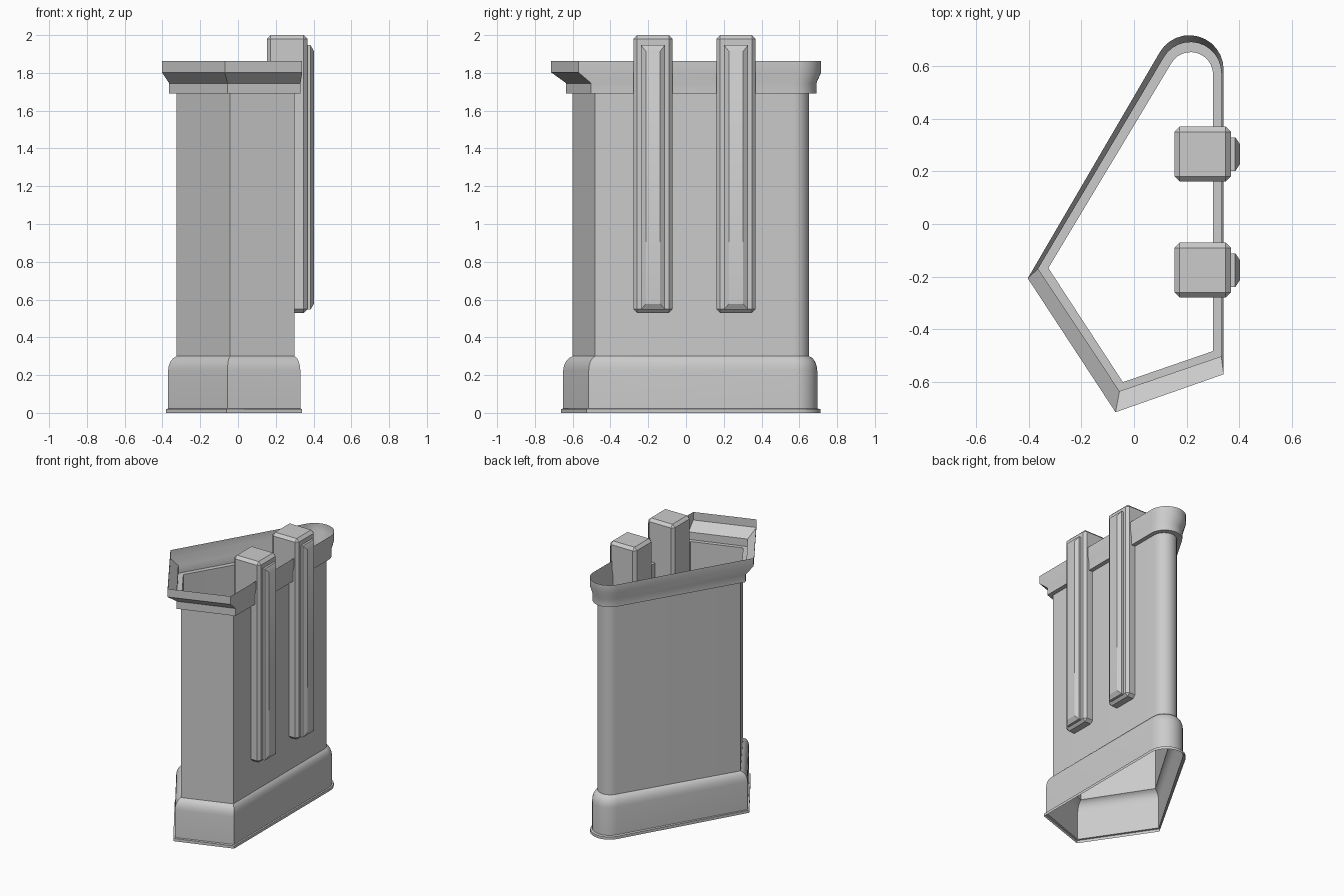
import bpy, bmesh
from math import cos, sin, radians

if "Cube" in bpy.data.objects:
    bpy.data.objects.remove(bpy.data.objects["Cube"])

ARC = 12


def finish(bm, name):
    bmesh.ops.recalc_face_normals(bm, faces=bm.faces[:])
    me = bpy.data.meshes.new(name)
    bm.to_mesh(me)
    bm.free()
    ob = bpy.data.objects.new(name, me)
    bpy.context.collection.objects.link(ob)
    bpy.ops.object.select_all(action='DESELECT')
    ob.select_set(True)
    bpy.context.view_layer.objects.active = ob
    bpy.ops.object.shade_smooth_by_angle(angle=radians(30))
    return ob


def outline(left, front, right, centre, r):
    """Footprint: three sharp corners and one rounded back corner."""
    pts = [left, front, right]
    for i in range(ARC + 1):
        a = radians(150 * i / ARC)
        pts.append((centre[0] + r * cos(a), centre[1] + r * sin(a)))
    return pts


def mix(a, b, t):
    return [(p[0] + (q[0] - p[0]) * t, p[1] + (q[1] - p[1]) * t)
            for p, q in zip(a, b)]


def loft(name, levels):
    """Open shell through (outline, z) levels."""
    bm = bmesh.new()
    rings = [[bm.verts.new((x, y, z)) for x, y in pts] for pts, z in levels]
    n = len(rings[0])
    for a, b in zip(rings, rings[1:]):
        for i in range(n):
            j = (i + 1) % n
            bm.faces.new((a[i], a[j], b[j], b[i]))
    return finish(bm, name)


# Footprints at the different heights
body = outline((-.325, -.167), (-.042, -.60), (.30, -.482), (.215, .567), .085)
plinth = outline((-.37, -.185), (-.056, -.65), (.33, -.515), (.213, .578), .117)
foot = outline((-.38, -.19), (-.06, -.662), (.338, -.528), (.21, .584), .128)
collar = outline((-.364, -.17), (-.055, -.634), (.331, -.502), (.214, .573), .117)
rim = outline((-.403, -.206), (-.07, -.714), (.34, -.57), (.21, .586), .13)

# Plinth with rounded shoulder
loft("plinth", [(foot, 0), (foot, .02), (plinth, .023), (plinth, .225),
                (mix(body, plinth, .92), .25), (mix(body, plinth, .72), .272),
                (mix(body, plinth, .4), .29), (body, .30)])

# Hollow wall
loft("wall", [(body, .30), (body, 1.69)])

# Flared open rim
loft("rim", [(body, 1.69), (collar, 1.69), (collar, 1.745),
             (rim, 1.803), (rim, 1.862)])


def bevelled_box(name, lo, hi, width):
    bm = bmesh.new()
    bmesh.ops.create_cube(bm, size=1)
    for v in bm.verts:
        v.co = [(l + h) / 2 + c * (h - l) for l, h, c in zip(lo, hi, v.co)]
    bmesh.ops.bevel(bm, geom=bm.edges[:], offset=width, segments=1,
                    affect='EDGES')
    return finish(bm, name)


def raised_panel(name, yc):
    """Plate with a chamfered front."""
    bm = bmesh.new()
    rings = []
    for x, w, z0, z1 in ((.36, .064, .547, 1.947), (.384, .064, .547, 1.947),
                         (.402, .038, .577, 1.915)):
        rings.append([bm.verts.new((x, yc + s * w, z)) for s, z in
                      ((-1, z0), (1, z0), (1, z1), (-1, z1))])
    for a, b in zip(rings, rings[1:]):
        for i in range(4):
            j = (i + 1) % 4
            bm.faces.new((a[i], a[j], b[j], b[i]))
    bm.faces.new(rings[-1])
    bm.faces.new(rings[0][::-1])
    return finish(bm, name)


# Two buttresses on the right side
for tag, yc in (("front", -.175), ("back", .265)):
    bevelled_box(tag + "_buttress", (.153, yc - .104, .53),
                 (.368, yc + .104, 2.0), .02)
    raised_panel(tag + "_buttress_panel", yc)
